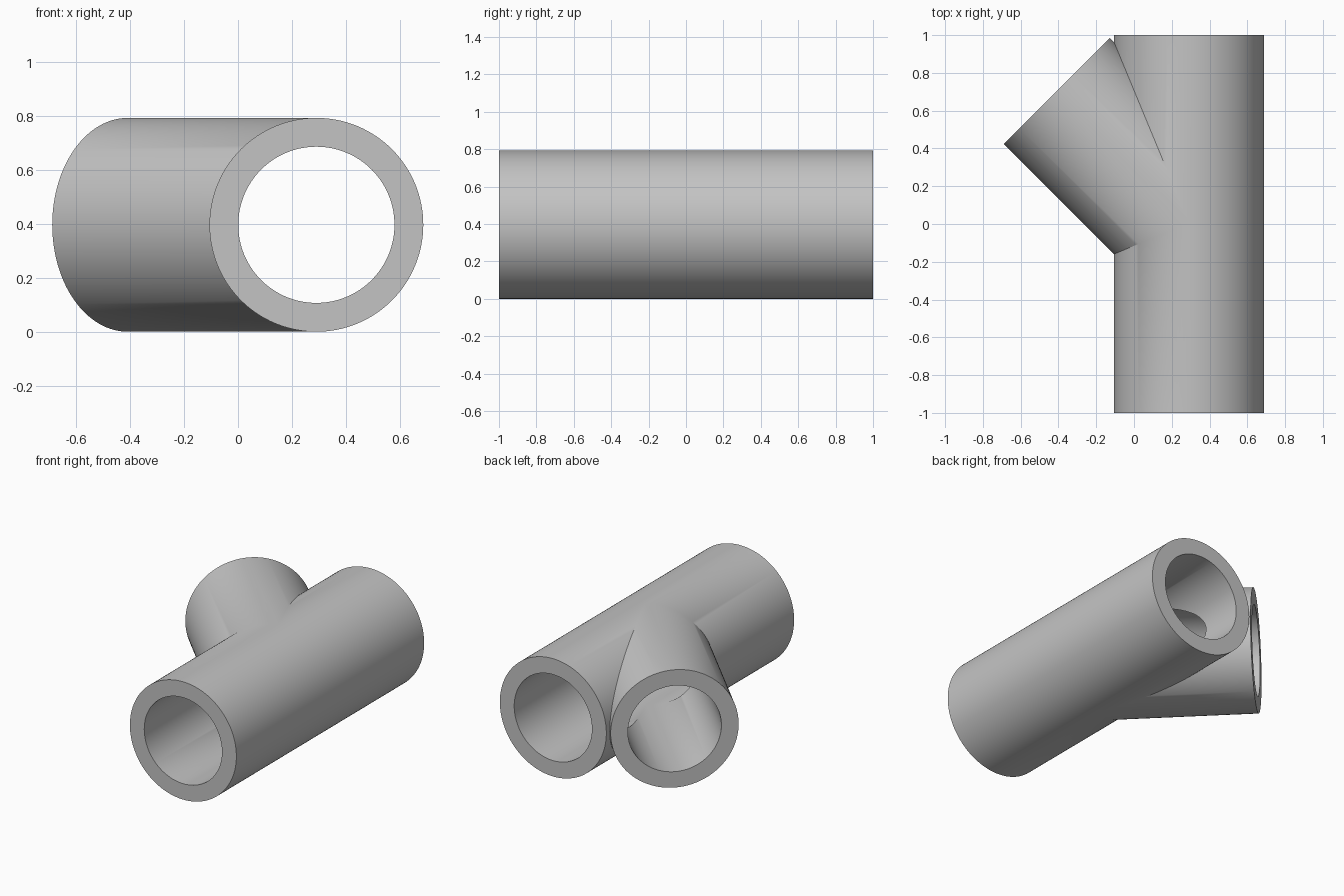
import bpy, bmesh, math
from mathutils import Vector

if "Cube" in bpy.data.objects:
    bpy.data.objects.remove(bpy.data.objects["Cube"], do_unlink=True)

OUTER, BORE = 0.397, 0.29
SIDES = 128
CENTRE = Vector((0.291, 0.005, OUTER))   # where the two pipe axes meet
SHORT = math.tan(math.radians(22.5))     # mitre slope at the obtuse joint
LONG = 1 / SHORT                         # mitre slope at the acute joint
H = math.sqrt(0.5)

# Each arm: axis, sideways direction, length, mitre slopes on its + and - sides
ARMS = [
    (Vector((0, -1, 0)), Vector((-1, 0, 0)), 1 + CENTRE.y, SHORT, 0),
    (Vector((0, 1, 0)), Vector((-1, 0, 0)), 1 - CENTRE.y, LONG, 0),
    (Vector((-H, H, 0)), Vector((H, H, 0)), 0.99, LONG, SHORT),
]


def add_wall(bm, arm, radius):
    """Tube wall from the mitred joint to the open end; returns the end ring."""
    axis, side, length, plus, minus = arm
    joint, end = [], []
    for i in range(SIDES):
        a = math.tau * i / SIDES
        across = radius * math.cos(a)
        base = CENTRE + side * across + Vector((0, 0, radius * math.sin(a)))
        start = abs(across) * (plus if across > 0 else minus)
        joint.append(bm.verts.new(base + axis * start))
        end.append(bm.verts.new(base + axis * length))
    bridge(bm, joint, end)
    return end


def bridge(bm, ring_a, ring_b):
    for i in range(SIDES):
        j = (i + 1) % SIDES
        bm.faces.new((ring_a[i], ring_a[j], ring_b[j], ring_b[i]))


# Pipe fitting: walls, bores and flat end rings, welded along the mitres
bm = bmesh.new()
for arm in ARMS:
    bridge(bm, add_wall(bm, arm, OUTER), add_wall(bm, arm, BORE))
bmesh.ops.remove_doubles(bm, verts=bm.verts[:], dist=0.0001)
bmesh.ops.recalc_face_normals(bm, faces=bm.faces[:])
mesh = bpy.data.meshes.new("pipe_branch_fitting")
bm.to_mesh(mesh)
bm.free()

fitting = bpy.data.objects.new("pipe_branch_fitting", mesh)
bpy.context.collection.objects.link(fitting)

# Plain grey material
grey = bpy.data.materials.new("plain_grey")
grey.use_nodes = True
colour = (0.55, 0.55, 0.55, 1)
grey.diffuse_color = colour
grey.node_tree.nodes["Principled BSDF"].inputs["Base Color"].default_value = colour
mesh.materials.append(grey)

# Smooth walls with crisp rims and joint lines
bpy.ops.object.select_all(action="DESELECT")
fitting.select_set(True)
bpy.context.view_layer.objects.active = fitting
bpy.ops.object.shade_smooth_by_angle(angle=math.radians(30))
